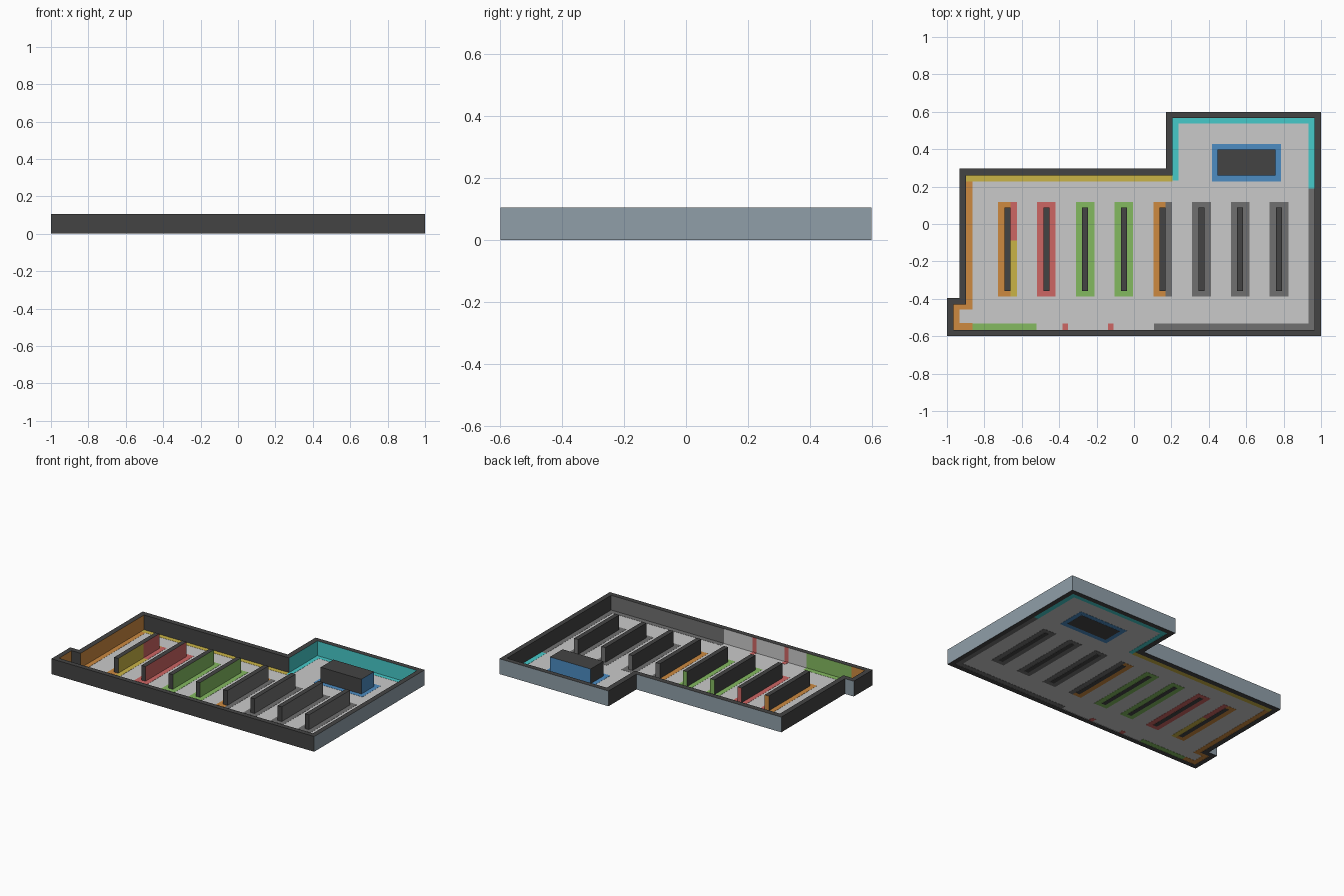
import bpy, bmesh
from mathutils import Vector

if "Cube" in bpy.data.objects:
    bpy.data.objects.remove(bpy.data.objects["Cube"])

H = 0.105  # common height of walls, shelves and counter


def srgb(v):
    v /= 255
    return v / 12.92 if v <= 0.04045 else ((v + 0.055) / 1.055) ** 2.4


PALETTE = {
    "dark": (68, 68, 68), "light": (202, 202, 202), "grey": (112, 112, 112),
    "slate": (144, 159, 169), "orange": (205, 138, 64), "yellow": (202, 180, 70),
    "red": (206, 102, 100), "green": (132, 186, 96), "blue": (76, 140, 194),
    "teal": (70, 202, 202),
}
MATS = {}
for key, rgb in PALETTE.items():
    m = bpy.data.materials.new(key)
    m.diffuse_color = (*[srgb(c) for c in rgb], 1)
    m.use_nodes = True
    m.node_tree.nodes["Principled BSDF"].inputs["Base Color"].default_value = m.diffuse_color
    MATS[key] = m


def add_box(bm, x0, x1, y0, y1, z0, z1):
    verts = bmesh.ops.create_cube(bm, size=1)["verts"]
    for v in verts:
        v.co = Vector((x0 + (v.co.x + .5) * (x1 - x0),
                       y0 + (v.co.y + .5) * (y1 - y0),
                       z0 + (v.co.z + .5) * (z1 - z0)))


def cut(bm, axis, pos):
    normal, co = Vector(), Vector()
    normal[axis], co[axis] = 1, pos
    bmesh.ops.bisect_plane(bm, geom=bm.verts[:] + bm.edges[:] + bm.faces[:],
                           plane_co=co, plane_no=normal)


def finish(name, bm, rule):
    """Colour every face with rule(normal, centre) and link the object."""
    bmesh.ops.recalc_face_normals(bm, faces=bm.faces[:])
    me = bpy.data.meshes.new(name)
    used = []
    for f in bm.faces:
        key = rule(f.normal, f.calc_center_median())
        if key not in used:
            used.append(key)
            me.materials.append(MATS[key])
        f.material_index = used.index(key)
    bm.to_mesh(me)
    bm.free()
    ob = bpy.data.objects.new(name, me)
    bpy.context.collection.objects.link(ob)
    return ob


# Room outline: outer and inner side of the wall
OUTER = [(-1, -.6), (1, -.6), (1, .6), (.17, .6),
         (.17, .297), (-.933, .297), (-.933, -.395), (-1, -.395)]
INNER = [(-.966, -.566), (.966, -.566), (.966, .566), (.207, .566),
         (.207, .26), (-.897, .26), (-.897, -.43), (-.966, -.43)]

# Colour bands on the inside of the front wall: (right end x, colour)
BANDS = [(-.863, "orange"), (-.52, "green"), (-.383, "light"), (-.352, "red"),
         (-.14, "light"), (-.11, "red"), (.107, "light"), (2, "grey")]


def wall_rule(n, c):
    if n.x > .9:
        return "slate" if c.x > .98 else "teal" if c.x > 0 else "orange"
    if n.y > .9:
        if c.y > -.5:
            return "slate"
        return next(k for x, k in BANDS if c.x < x)
    if n.y < -.9 and c.y > .5:
        return "teal"
    return "dark"


bm = bmesh.new()
rings = [[bm.verts.new((x, y, z)) for x, y in pts]
         for pts, z in ((OUTER, 0), (OUTER, H), (INNER, H), (INNER, 0))]
for r in range(4):
    a, b = rings[r], rings[(r + 1) % 4]
    for i in range(8):
        j = (i + 1) % 8
        bm.faces.new((a[i], a[j], b[j], b[i]))
for x, _ in BANDS[:-1]:
    cut(bm, 0, x)
finish("outer_walls", bm, wall_rule)

# Floor plate
bm = bmesh.new()
low = bm.faces.new([bm.verts.new((x, y, .002)) for x, y in INNER])
ext = bmesh.ops.extrude_face_region(bm, geom=[low], use_keep_orig=True)
for v in ext["geom"]:
    if isinstance(v, bmesh.types.BMVert):
        v.co.z = .003
finish("floor", bm, lambda n, c: "light")


# Painted floor zones, thin plates
def zone(name, key, rects):
    bm = bmesh.new()
    for r in rects:
        add_box(bm, *r, .001, .004)
    finish(name, bm, lambda n, c: key)


zone("back_wall_zone", "yellow", [(-.897, .207, .227, .26)])
zone("left_wall_zone", "orange", [
    (-.897, -.863, -.43, .227), (-.966, -.863, -.458, -.43),
    (-.966, -.933, -.53, -.458), (-.966, -.863, -.566, -.53)])
zone("front_left_zone", "green", [(-.863, -.52, -.566, -.532)])
zone("front_marker_zones", "red", [(-.383, -.352, -.566, -.532),
                                   (-.14, -.11, -.566, -.532)])
zone("front_right_zone", "grey", [(.107, .966, -.566, -.532),
                                  (.932, .966, -.532, .19)])
zone("alcove_zone", "teal", [(.207, .966, .536, .566), (.207, .237, .232, .536),
                             (.932, .966, .19, .536)])
zone("counter_zone", "blue", [(.416, .787, .228, .428)])

# Shelves: left zone colour, right zone colours split at SPLIT, end colour
SPLIT = -.087
SHELVES = [("orange", "yellow", "red", "orange"), ("red",) * 4, ("green",) * 4,
           ("green",) * 4, ("orange", "grey", "grey", "grey"),
           ("grey",) * 4, ("grey",) * 4, ("grey",) * 4]
for i, (left, front, back, end) in enumerate(SHELVES):
    x = -.676 + .2073 * i
    bm = bmesh.new()
    add_box(bm, x - .016, x + .016, -.358, .088, 0, H)
    if front != back:
        cut(bm, 1, SPLIT)

    def shelf_rule(n, c):
        if n.x > .9:
            return front if c.y < SPLIT else back
        return end if n.y > .9 else "dark"

    finish(f"shelf_{i + 1}", bm, shelf_rule)
    mid = x + .016
    zone(f"shelf_zone_left_{i + 1}", left, [(x - .05, mid, -.388, .118)])
    if front == back:
        zone(f"shelf_zone_right_{i + 1}", front, [(mid, x + .05, -.388, .118)])
    else:
        zone(f"shelf_zone_right_front_{i + 1}", front, [(mid, x + .05, -.388, SPLIT)])
        zone(f"shelf_zone_right_back_{i + 1}", back, [(mid, x + .05, SPLIT, .118)])

# Service counter
bm = bmesh.new()
add_box(bm, .447, .757, .26, .398, 0, H)
finish("counter", bm, lambda n, c: "blue" if max(n.x, n.y) > .9 else "dark")
